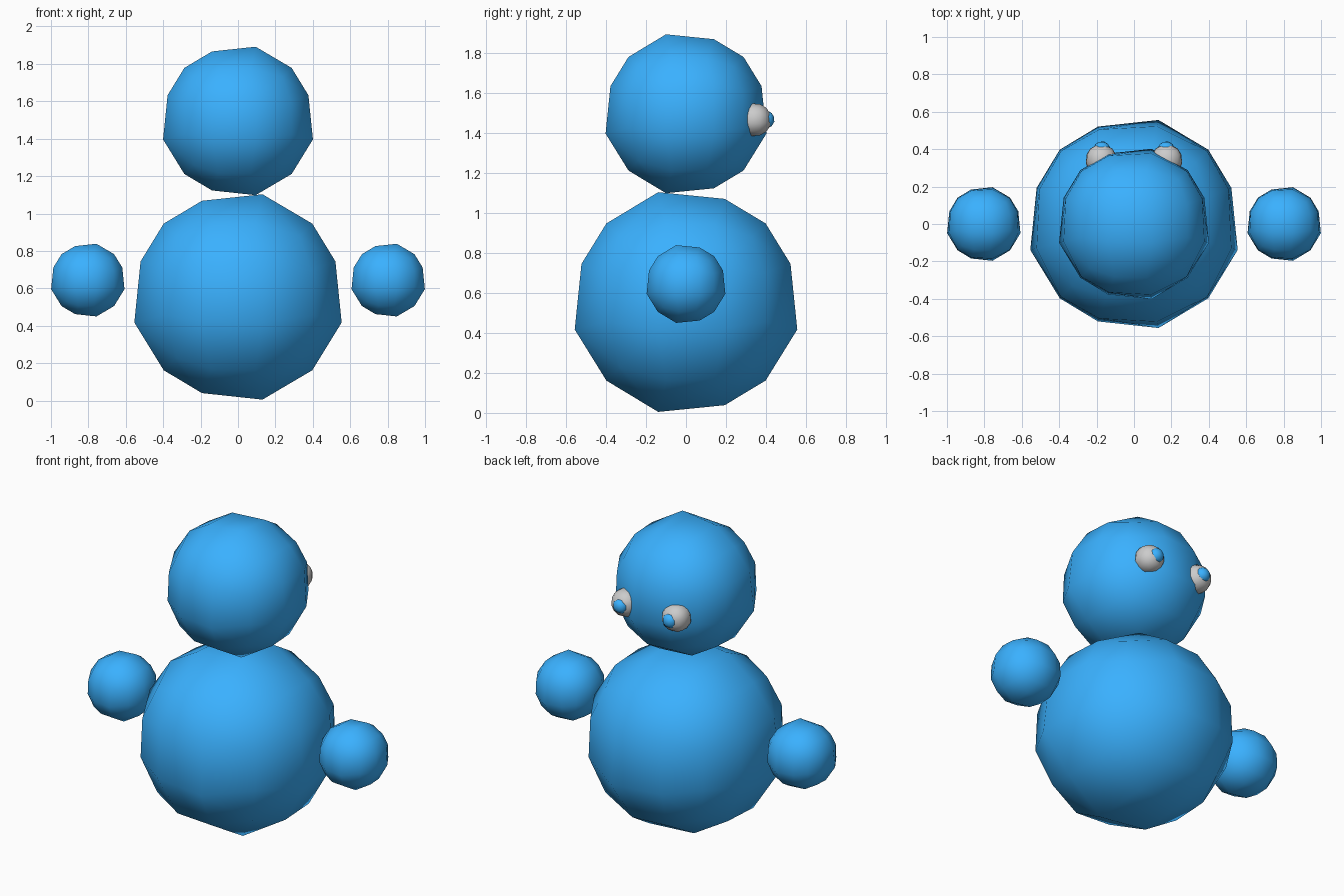
import bpy, bmesh
from mathutils import Vector

if "Cube" in bpy.data.objects:
    bpy.data.objects.remove(bpy.data.objects["Cube"])

blue = bpy.data.materials.new("blue")
blue.diffuse_color = (0.042, 0.44, 1.0, 1)
blue.use_nodes = True
blue.node_tree.nodes["Principled BSDF"].inputs["Base Color"].default_value = blue.diffuse_color

# Uneven three-by-three cuts of the cube that is rounded into each ball
CUTS = ((-1, -0.37, 0.235, 1), (-1, -0.25, 0.37, 1), (-1, -0.25, 0.37, 1))


def ball(name, centre, radius, mat=None):
    """Low-poly ball: gridded cube points pushed onto a sphere."""
    bm = bmesh.new()
    for x in CUTS[0]:
        for y in CUTS[1]:
            for z in CUTS[2]:
                size = sorted((abs(x), abs(y), abs(z)))
                if size[2] == 1:
                    # the point nearest each face middle bulges a little
                    bulge = 1 if size[1] < 0.3 else 0.97
                    p = Vector((x, y, z)).normalized() * radius * bulge
                    p.z *= 0.987
                    bm.verts.new(p)
    bmesh.ops.convex_hull(bm, input=bm.verts[:])
    bmesh.ops.recalc_face_normals(bm, faces=bm.faces[:])
    for f in bm.faces:
        f.smooth = True
    mesh = bpy.data.meshes.new(name)
    bm.to_mesh(mesh)
    bm.free()
    if mat:
        mesh.materials.append(mat)
    ob = bpy.data.objects.new(name, mesh)
    ob.location = centre
    bpy.context.collection.objects.link(ob)
    return ob


# Body and head
ball("body", (0, 0, 0.554), 0.588, blue)
ball("head", (0, 0, 1.495), 0.425, blue)

# Hands, eyes and pupils on both sides
for side, s in (("left", -1), ("right", 1)):
    ball(side + "_hand", (0.803 * s, 0, 0.644), 0.208, blue)
    ball(side + "_eye", (0.175 * s, 0.343, 1.465), 0.088)
    ball(side + "_pupil", (0.172 * s, 0.396, 1.466), 0.048, blue)
